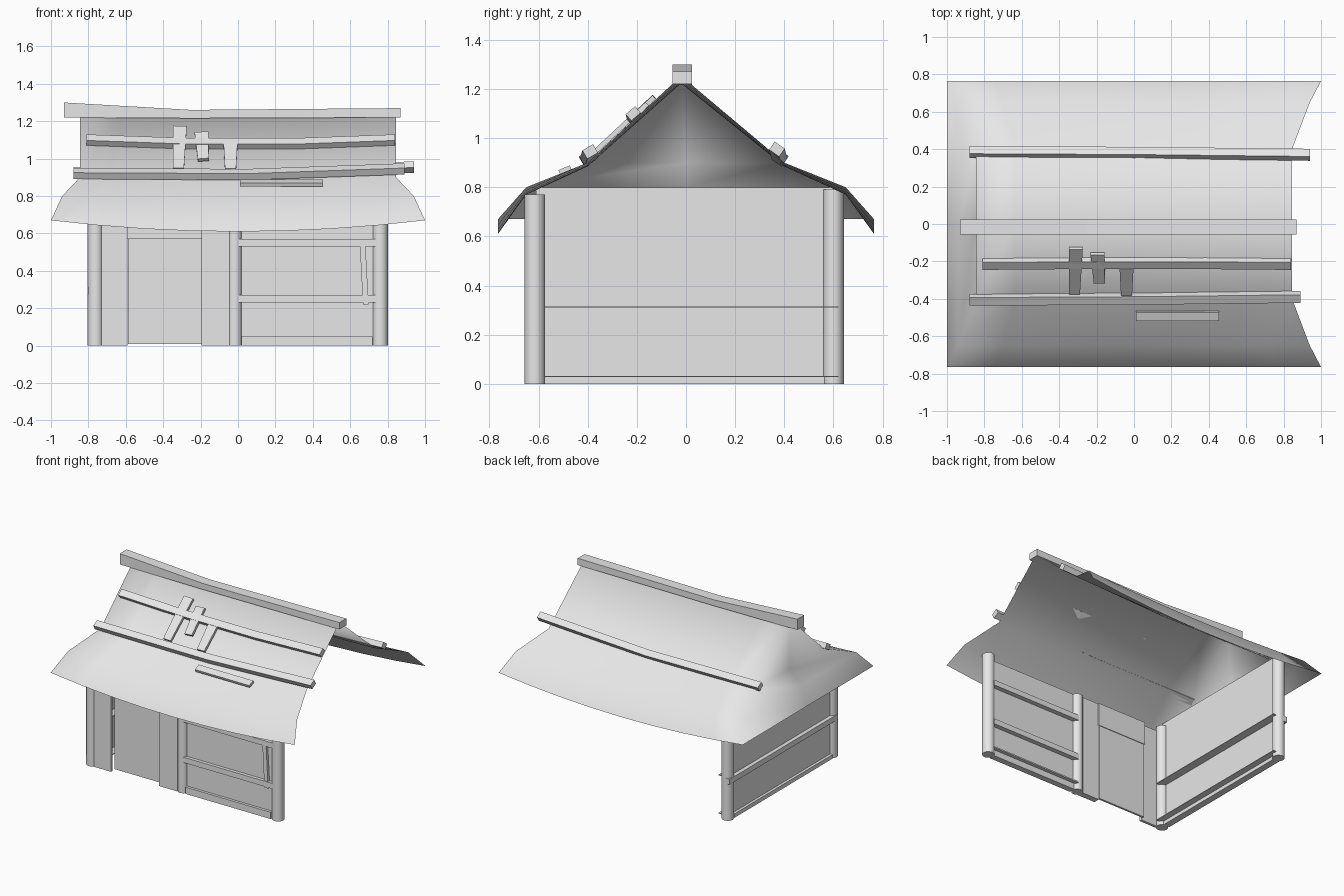
import bpy
import bmesh
from math import radians, sin, cos
from mathutils import Vector

if "Cube" in bpy.data.objects:
    bpy.data.objects.remove(bpy.data.objects["Cube"])

grey = bpy.data.materials.new("plain_grey")
grey.use_nodes = True
grey.diffuse_color = (0.8, 0.8, 0.8, 1)
grey.node_tree.nodes["Principled BSDF"].inputs["Base Color"].default_value = (0.8, 0.8, 0.8, 1)


def finish(name, bm, smooth=False, fix=True):
    if fix:
        bmesh.ops.recalc_face_normals(bm, faces=bm.faces)
    mesh = bpy.data.meshes.new(name)
    bm.to_mesh(mesh)
    bm.free()
    mesh.materials.append(grey)
    for p in mesh.polygons:
        p.use_smooth = smooth
    ob = bpy.data.objects.new(name, mesh)
    bpy.context.scene.collection.objects.link(ob)
    return ob


def box(name, x, y, z, rot=(0, 0, 0), taper=1.0):
    """Box from (min, max) ranges, turned about its centre."""
    bm = bmesh.new()
    bmesh.ops.create_cube(bm, size=1)
    for v in bm.verts:
        if v.co.z < 0:
            v.co.x *= taper
        v.co = Vector((v.co.x * (x[1] - x[0]), v.co.y * (y[1] - y[0]), v.co.z * (z[1] - z[0])))
    ob = finish(name, bm)
    ob.location = (sum(x) / 2, sum(y) / 2, sum(z) / 2)
    ob.rotation_euler = [radians(a) for a in rot]
    return ob


def beam(name, path, width, roll):
    """Sagging beam along x; path holds (x, y, z, height)."""
    bm = bmesh.new()
    rings = []
    a = radians(roll)
    for px, py, pz, h in path:
        ring = []
        for sy, sz in ((-1, -1), (1, -1), (1, 1), (-1, 1)):
            dy, dz = sy * width / 2, sz * h / 2
            ring.append(bm.verts.new((px, py + dy * cos(a) - dz * sin(a), pz + dy * sin(a) + dz * cos(a))))
        rings.append(ring)
    for r, s in zip(rings, rings[1:]):
        for i in range(4):
            j = (i + 1) % 4
            bm.faces.new((r[i], r[j], s[j], s[i]))
    bm.faces.new(rings[0])
    bm.faces.new(rings[-1])
    return finish(name, bm)


def post(name, x, y, height, radius=0.042):
    bm = bmesh.new()
    bmesh.ops.create_cone(bm, cap_ends=True, segments=12, radius1=radius, radius2=radius, depth=height)
    ob = finish(name, bm, True)
    for p in ob.data.polygons:
        p.use_smooth = len(p.vertices) == 4
    ob.location = (x, y, height / 2)


# Roof sheet: rows of (y, z, half length, sag), open at +x, hipped at -x
half = [(0.765, 0.67, 1.0, 0.06), (0.65, 0.8, 0.94, 0.03), (0.4, 0.9, 0.845, 0.015)]
rows = [(-y, z, l, s) for y, z, l, s in half] + [(-0.02, 1.253, 0.845, 0.03)] + half[::-1]
bm = bmesh.new()
steps = 8
grid = []
for y, z, l, s in rows:
    us = [-1 + 2 * i / steps for i in range(steps + 1)]
    grid.append([bm.verts.new((u * l, y, z - s * (1 - u * u))) for u in us])
for a, b in zip(grid, grid[1:]):
    for i in range(steps):
        bm.faces.new((a[i], a[i + 1], b[i + 1], b[i]))
# Hip end strips joining the front and back rows
mids = [bm.verts.new((-l, 0, z)) for y, z, l, s in half]
for k in range(2):
    f, g = grid[k][0], grid[k + 1][0]
    bm.faces.new((f, g, mids[k + 1], mids[k]))
    f, g = grid[6 - k][0], grid[5 - k][0]
    bm.faces.new((mids[k], mids[k + 1], g, f))
bm.faces.new((grid[2][0], grid[3][0], mids[2]))
bm.faces.new((mids[2], grid[3][0], grid[4][0]))
finish("roof", bm, True)

# Beams lying on the roof
beam("ridge_beam", [(-0.93, -0.015, 1.26, 0.08), (-0.25, -0.015, 1.238, 0.045), (0.87, -0.015, 1.245, 0.05)], 0.08, 0)
beam("front_upper_beam", [(-0.81, -0.215, 1.1, 0.035), (-0.25, -0.21, 1.08, 0.035),
                          (0.3, -0.21, 1.08, 0.035), (0.84, -0.215, 1.1, 0.035)], 0.05, 40)
beam("front_lower_beam", [(-0.88, -0.405, 0.92, 0.04), (0.05, -0.4, 0.915, 0.04), (0.89, -0.39, 0.945, 0.04)], 0.05, 30)
beam("back_lower_beam", [(-0.88, 0.385, 0.925, 0.04), (0.05, 0.38, 0.915, 0.04), (0.94, 0.37, 0.955, 0.04)], 0.05, -35)

# Loose planks nailed on the front slope
slope = -47
for name, x, y, z, length, yaw in (("left", -0.315, -0.25, 1.055, 0.33, 2), ("middle", -0.19, -0.235, 1.065, 0.21, -4),
                                   ("right", -0.04, -0.305, 1.005, 0.19, 0)):
    box("roof_plank_" + name, (x - 0.037, x + 0.037), (y - 0.01, y + 0.01),
        (z - length / 2, z + length / 2), (slope, yaw, 0), 0.8)
box("eave_plank", (0.01, 0.455), (-0.517, -0.467), (0.86, 0.88), (22, 0, 0))

# Posts
post("front_left_post", 0.76, -0.615, 0.77)
post("front_middle_post", -0.017, -0.615, 0.74, 0.039)
post("front_right_post", -0.762, -0.615, 0.77)
post("back_right_post", -0.762, 0.6, 0.79)

# Front wall with doorway
box("corner_panel", (-0.73, -0.59), (-0.645, -0.625), (0, 0.74))
box("door", (-0.587, -0.195), (-0.61, -0.595), (0.008, 0.57))
box("door_lintel", (-0.59, -0.19), (-0.62, -0.59), (0.57, 0.74))
box("door_side_panel", (-0.195, -0.045), (-0.645, -0.6), (0, 0.74))
box("front_panel", (0.01, 0.73), (-0.625, -0.61), (0, 0.74))
box("front_sill", (0.02, 0.72), (-0.645, -0.6), (0, 0.05))
for name, z in (("lower", 0.25), ("upper", 0.55)):
    box("front_rail_" + name, (0.0, 0.74), (-0.65, -0.575), (z - 0.02, z + 0.02))
box("front_sill_shelf", (0.0, 0.74), (-0.61, -0.575), (0.045, 0.055))
box("front_brace", (0.66, 0.69), (-0.645, -0.62), (0.22, 0.53), (0, -3, 0))

# Side wall
box("side_wall", (-0.775, -0.76), (-0.61, 0.61), (0, 0.8))
box("side_sill", (-0.795, -0.745), (-0.58, 0.57), (0, 0.03))
box("side_rail", (-0.805, -0.77), (-0.63, 0.64), (0.275, 0.315))
box("side_rail_shelf", (-0.765, -0.7), (-0.6, 0.62), (0.31, 0.315))
box("side_low_shelf", (-0.765, -0.7), (-0.6, 0.62), (0.027, 0.032))
